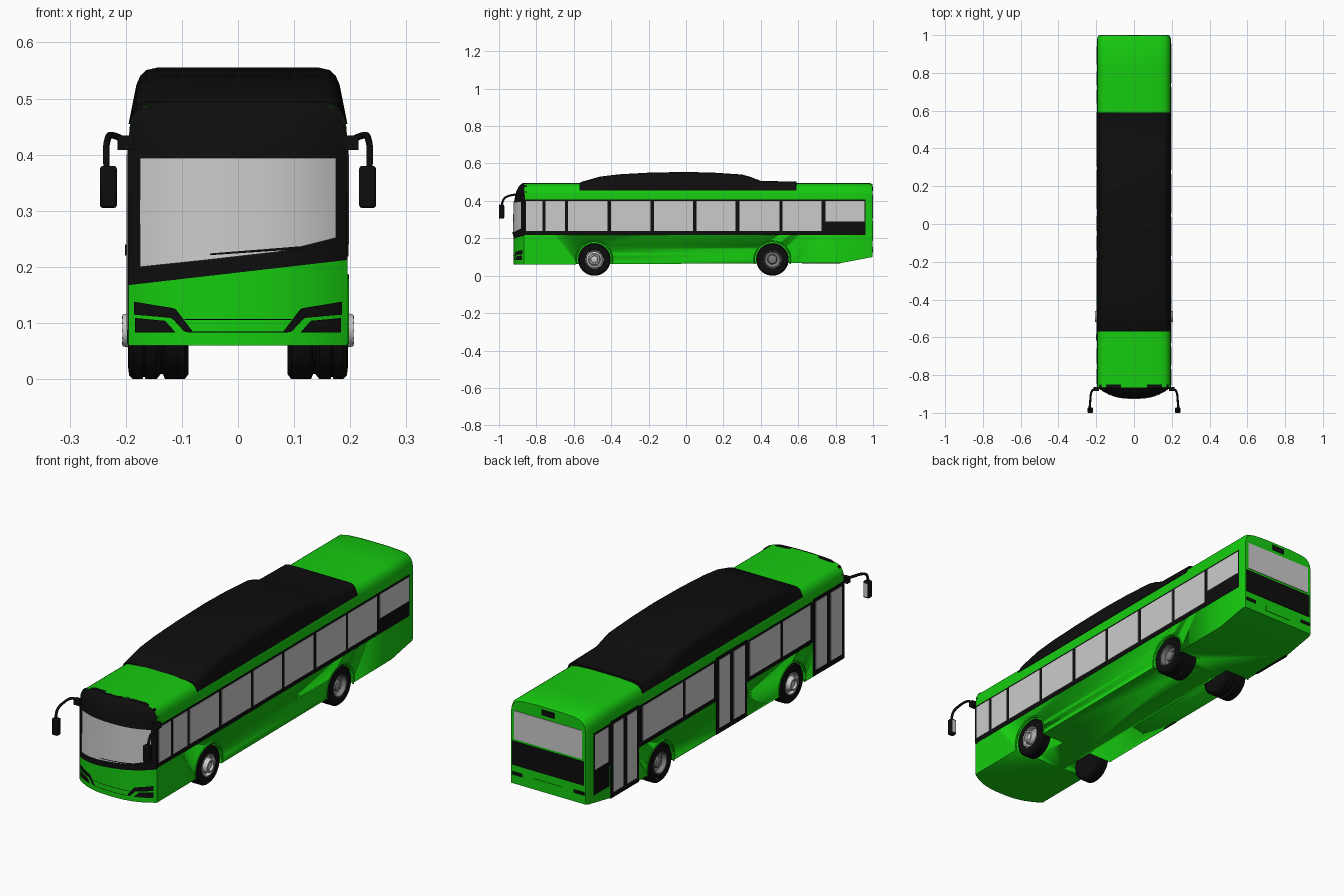
import bpy, bmesh
from math import sin, cos, pi

if "Cube" in bpy.data.objects:
    bpy.data.objects.remove(bpy.data.objects["Cube"])


def material(name, rgb):
    m = bpy.data.materials.new(name)
    m.diffuse_color = (*rgb, 1)
    m.use_nodes = True
    m.node_tree.nodes["Principled BSDF"].inputs["Base Color"].default_value = m.diffuse_color
    return m


GREEN = material("green_paint", (0.008, 0.6, 0.005))
BLACK = material("black_trim", (0.004, 0.004, 0.004))
STEEL = material("dark_steel", (0.2, 0.2, 0.2))
AMBER = material("amber", (0.8, 0.35, 0.02))


def make(name, verts, faces, mat=None, fix=True, angle=0.6):
    me = bpy.data.meshes.new(name)
    me.from_pydata(verts, [], faces)
    if fix:
        bm = bmesh.new()
        bm.from_mesh(me)
        bmesh.ops.remove_doubles(bm, verts=bm.verts, dist=1e-5)
        bmesh.ops.recalc_face_normals(bm, faces=bm.faces)
        bm.to_mesh(me)
        bm.free()
    ob = bpy.data.objects.new(name, me)
    bpy.context.collection.objects.link(ob)
    if mat:
        me.materials.append(mat)
    bpy.ops.object.select_all(action='DESELECT')
    ob.select_set(True)
    bpy.context.view_layer.objects.active = ob
    bpy.ops.object.shade_smooth_by_angle(angle=angle)
    return ob


def loft(name, rings, mat):
    n = len(rings[0])
    verts = [p for r in rings for p in r]
    faces = [(k*n + i, k*n + (i+1) % n, (k+1)*n + (i+1) % n, (k+1)*n + i)
             for k in range(len(rings) - 1) for i in range(n)]
    faces += [tuple(range(n)), tuple(range(len(verts) - n, len(verts)))]
    return make(name, verts, faces, mat)


def box(name, x, y, z, mat=None):
    return loft(name, [[(x[0], y[0], h), (x[1], y[0], h), (x[1], y[1], h), (x[0], y[1], h)] for h in z], mat)


def lathe(name, profile, y, z, s, mat=None, seg=40):
    # profile of (x, radius) spun about the axle
    n = len(profile)
    verts = [(s*px, y + r*cos(2*pi*k/seg), z + r*sin(2*pi*k/seg)) for k in range(seg) for px, r in profile]
    faces = [(k*n + i, k*n + i+1, (k+1) % seg*n + i+1, (k+1) % seg*n + i) for k in range(seg) for i in range(n-1)]
    return make(name, verts, faces, mat)


def tube(name, pts, radius, mat, smooth=False):
    cu = bpy.data.curves.new(name, 'CURVE')
    cu.dimensions = '3D'
    cu.bevel_depth = radius
    cu.bevel_resolution = 2
    cu.use_fill_caps = True
    sp = cu.splines.new('NURBS' if smooth else 'POLY')
    sp.points.add(len(pts) - 1)
    for p, c in zip(sp.points, pts):
        p.co = (*c, 1)
    if smooth:
        sp.use_endpoint_u = True
        sp.order_u = 3
    cu.materials.append(mat)
    ob = bpy.data.objects.new(name, cu)
    bpy.context.collection.objects.link(ob)
    return ob


def lerp(pts, t):
    for (a, b), (c, d) in zip(pts, pts[1:]):
        if t <= c:
            return b + (d - b)*max(0, t - a)/(c - a)
    return pts[-1][1]


# main body shell: rounded roof section swept along the length
ROOF = [(0.195, 0.43), (0.192, 0.455), (0.183, 0.474), (0.167, 0.486), (0.14, 0.492), (0.07, 0.496)]


def body_ring(y, low, inset=0):
    half = [(0.195, low)] + ROOF
    half = [(x - inset, z - (inset if z > 0.44 else 0)) for x, z in half]
    return [(x, y, z) for x, z in half] + [(-x, y, z) for x, z in reversed(half)]


body = loft("body_shell", [body_ring(-0.865, 0.06), body_ring(0.83, 0.068), body_ring(0.982, 0.097),
                           body_ring(0.997, 0.1, 0.006)], GREEN)

# bowed front end
DEPTH = [(0.06, 0.058), (0.3, 0.058), (0.4, 0.054), (0.45, 0.043), (0.48, 0.027), (0.496, 0.008)]
WIDTH = [(0.06, 0.195), (0.43, 0.195), (0.45, 0.193), (0.48, 0.18), (0.496, 0.13)]


def front_y(x, z):
    return -0.865 - lerp(DEPTH, z)*(1 - min(1, abs(x)/lerp(WIDTH, z))**2.5)


def slant(x):
    return 0.19 + 0.115*x


def front_ring(height):
    w = lerp(WIDTH, height(0))
    xs = [w*sin(pi/2*(i/14 - 1)) for i in range(29)]
    return [(x, front_y(x, height(x)), height(x)) for x in xs] + [(w, -0.85, height(w)), (-w, -0.85, height(-w))]


loft("front_lower_panel", [front_ring(lambda x: 0.06), front_ring(slant)], GREEN)
loft("front_upper_mask", [front_ring(slant)] + [front_ring(lambda x, h=h: h)
     for h in (0.3, 0.4, 0.45, 0.466, 0.48, 0.489, 0.496)], BLACK)


def front_patch(name, lo, hi, mat=None, off=0.003, n=24):
    # panel between two outlines, wrapped on the bowed front
    verts = []
    for i in range(n + 1):
        x = lo[0][0] + (lo[-1][0] - lo[0][0])*i/n
        for line in (lo, hi):
            z = lerp(line, x)
            verts.append((x, front_y(x, z) - off, z))
    return make(name, verts, [(2*i, 2*i+2, 2*i+3, 2*i+1) for i in range(n)], mat, False)


front_patch("windscreen", [(-0.175, 0.2), (-0.06, 0.212), (0.08, 0.228), (0.175, 0.252)],
            [(-0.175, 0.394), (0.175, 0.394)])
front_patch("wiper", [(-0.05, 0.221), (0.115, 0.232)], [(-0.05, 0.224), (0.115, 0.237)], BLACK, 0.006)
front_patch("bumper_seam", [(-0.095, 0.105), (0.095, 0.105)], [(-0.095, 0.107), (0.095, 0.107)], BLACK)
front_patch("bumper_lower_seam", [(-0.08, 0.083), (0.08, 0.083)], [(-0.08, 0.085), (0.08, 0.085)], BLACK)
LAMPS = {"headlight_brow": ([(0.08, 0.083), (0.095, 0.084), (0.118, 0.109), (0.185, 0.115)],
                            [(0.08, 0.084), (0.112, 0.126), (0.185, 0.138)]),
         "headlight": ([(0.112, 0.083), (0.184, 0.083)], [(0.112, 0.084), (0.13, 0.104), (0.184, 0.109)])}
for name, (lo, hi) in LAMPS.items():
    front_patch(name + "_right", lo, hi, BLACK)
    front_patch(name + "_left", [(-x, z) for x, z in lo[::-1]], [(-x, z) for x, z in hi[::-1]], BLACK)

# roof equipment pod
rings = []
for y, top in [(-0.57, 0.495), (-0.555, 0.503), (-0.46, 0.53), (-0.36, 0.542), (-0.2, 0.551), (0, 0.555),
               (0.15, 0.551), (0.3, 0.541), (0.34, 0.53), (0.4, 0.507), (0.59, 0.503)]:
    d = top - 0.455
    half = [(0.195, 0.455), (0.188, 0.455 + 0.35*d), (0.181, 0.455 + 0.7*d), (0.174, 0.455 + 0.86*d),
            (0.163, 0.455 + 0.96*d), (0.145, top)]
    rings.append([(x, y, z) for x, z in half] + [(-x, y, z) for x, z in reversed(half)])
loft("roof_pod", rings, BLACK)


# side glazing and doors
def side_box(name, s, y, z, out, mat=None):
    return box(name, sorted((s*0.188, s*out)), y, z, mat)


side_box("window_band_right", 1, (-0.866, 0.96), (0.219, 0.408), 0.1965, BLACK)
side_box("window_band_left", -1, (-0.866, 0.95), (0.219, 0.408), 0.1965, BLACK)
RIGHT = [(-0.855, -0.768), (-0.75, -0.648), (-0.63, -0.42), (-0.4, -0.19), (-0.17, 0.037),
         (0.055, 0.265), (0.285, 0.5), (0.515, 0.725), (0.745, 0.955)]
for i, y in enumerate(RIGHT):
    side_box(f"right_window_{i}", 1, y, (0.29 if i == 8 else 0.24, 0.4), 0.198)
for i, y in enumerate([(-0.62, -0.42), (-0.4, -0.18), (0.08, 0.285), (0.305, 0.595)]):
    side_box(f"left_window_{i}", -1, y, (0.24, 0.4), 0.198)
for i, (a, b) in enumerate([(-0.865, -0.64), (-0.16, 0.06), (0.62, 0.825)]):
    side_box(f"door_frame_{i}", -1, (a, b), (0.064, 0.415), 0.1968, BLACK)
    m = (a + b)/2
    for j, y in enumerate([(a + 0.018, m - 0.014), (m + 0.014, b - 0.018)]):
        side_box(f"door_{i}_glass_{j}", -1, y, (0.088, 0.4), 0.1985)
side_box("left_rear_vent", -1, (0.835, 0.95), (0.125, 0.23), 0.1965, BLACK)
side_box("left_rear_window", -1, (0.845, 0.94), (0.24, 0.4), 0.198)
side_box("door_sensor", -1, (-0.615, -0.585), (0.22, 0.24), 0.201, BLACK)

# rear end
box("rear_window", (-0.172, 0.172), (0.98, 0.9995), (0.305, 0.435))
box("rear_engine_grille", (-0.182, 0.182), (0.98, 0.999), (0.185, 0.295), BLACK)
box("rear_display", (-0.032, 0.032), (0.98, 1.0), (0.452, 0.477), BLACK)
box("plate_holder", (-0.07, 0.07), (0.98, 0.9995), (0.125, 0.15), GREEN)
for s in (-1, 1):
    box("tail_lamp", sorted((s*0.13, s*0.183)), (0.98, 0.9995), (0.14, 0.155), BLACK)

# wheels, wells and arch lips
R = 0.087
for s, side in ((1, "right"), (-1, "left")):
    for y, end, inner in ((-0.49, "front", 0.138), (0.462, "rear", 0.088)):
        well = lathe(f"{end}_{side}_well_cutter", [(0.075, 0), (0.075, 0.094), (0.25, 0.094), (0.25, 0)], y, R, s)
        well.hide_render = True
        well.hide_viewport = True
        cut = body.modifiers.new("well", 'BOOLEAN')
        cut.operation = 'DIFFERENCE'
        cut.solver = 'EXACT'
        cut.object = well
        tyre = [(inner, 0), (inner, 0.078), (inner + 0.007, R)]
        if end == "rear":
            tyre += [(0.13, R), (0.134, 0.078), (0.142, 0.078), (0.146, R)]
        tyre += [(0.165, R), (0.166, 0.083), (0.169, 0.083), (0.17, R), (0.187, R), (0.194, 0.08),
                 (0.196, 0.065), (0.193, 0.05), (0.17, 0.048)]
        lathe(f"{end}_{side}_tyre", tyre, y, R, s, BLACK)
        if end == "front":
            rim = [(0.17, 0.049), (0.194, 0.049), (0.194, 0.045), (0.18, 0.042), (0.183, 0.033),
                   (0.198, 0.03), (0.206, 0.028), (0.206, 0.02), (0.196, 0.018), (0.2, 0.012), (0.2, 0)]
        else:
            rim = [(0.17, 0.049), (0.194, 0.049), (0.194, 0.045), (0.172, 0.041), (0.165, 0.026),
                   (0.186, 0.023), (0.19, 0.016), (0.19, 0)]
        lathe(f"{end}_{side}_rim", rim, y, R, s, None if end == "front" else STEEL)
        for k in range(10):
            a = 2*pi*k/10
            x = 0.206 if end == "front" else 0.168
            r = 0.024 if end == "front" else 0.034
            lathe("wheel_nut", [(x - 0.006, 0.003), (x + 0.001, 0.003), (x + 0.001, 0)],
                  y + r*cos(a), R + r*sin(a), s, STEEL, 6)
        tube(f"{end}_{side}_arch_lip", [(s*0.194, y + 0.097*cos(a), R + 0.097*sin(a))
             for a in [-0.25 + (pi + 0.5)*k/28 for k in range(29)]], 0.004, GREEN)

    # mirrors on curved arms
    tube(f"mirror_arm_{side}", [(s*0.19, -0.875, 0.418), (s*0.205, -0.872, 0.428), (s*0.228, -0.885, 0.437),
         (s*0.232, -0.945, 0.43), (s*0.236, -0.982, 0.41), (s*0.234, -0.985, 0.37)], 0.006, BLACK, True)
    box(f"mirror_mount_{side}", sorted((s*0.185, s*0.215)), (-0.885, -0.862), (0.408, 0.434), BLACK)
    head = box(f"mirror_head_{side}", sorted((s*0.216, s*0.246)), (-1.0, -0.972), (0.305, 0.38), BLACK)
    bev = head.modifiers.new("round", 'BEVEL')
    bev.width = 0.005
    bev.segments = 2
    box(f"mirror_glass_{side}", sorted((s*0.221, s*0.241)), (-0.975, -0.971), (0.312, 0.373))
